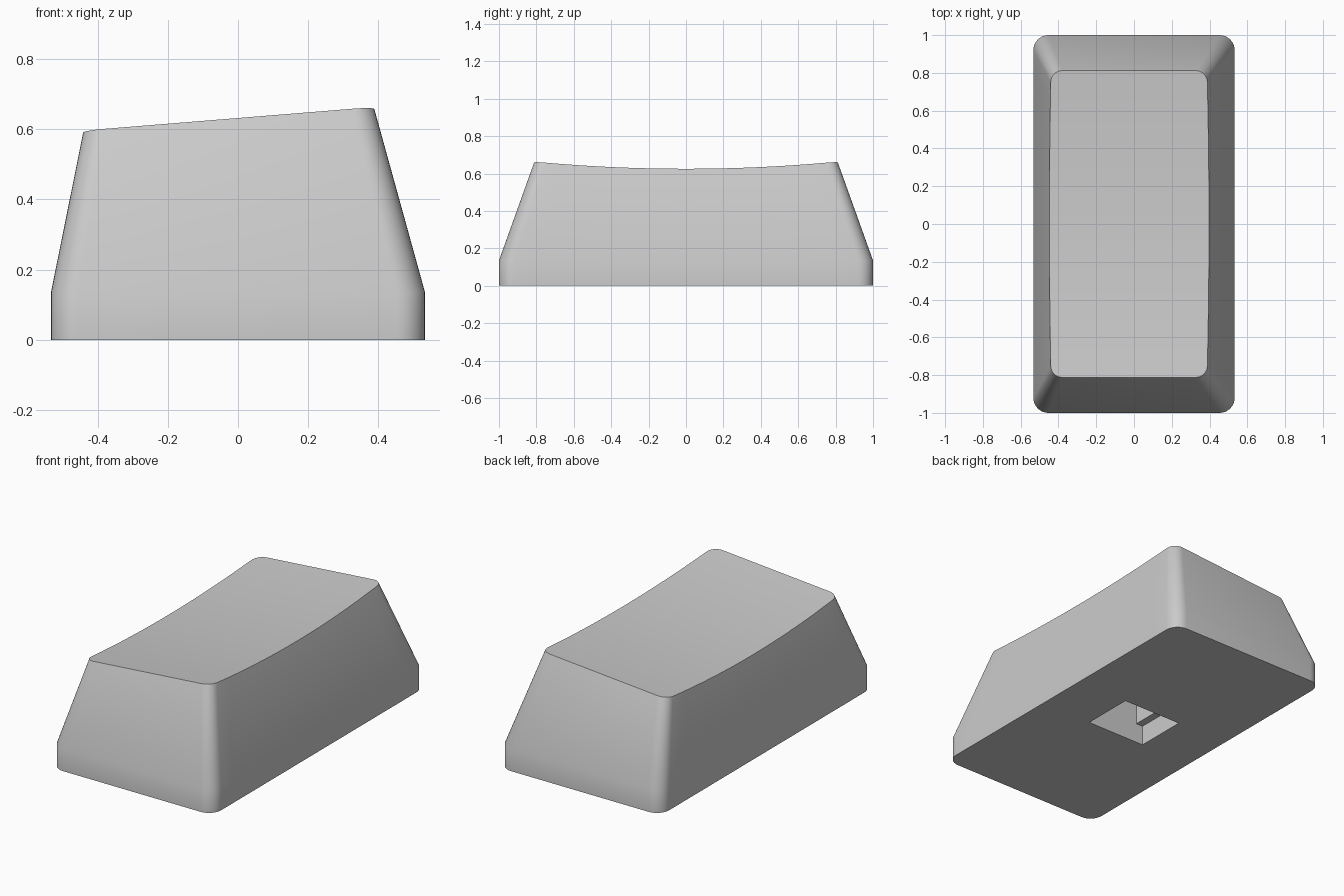
import bpy, bmesh
from math import sin, cos, pi

cube = bpy.data.objects.get("Cube")
if cube:
    bpy.data.objects.remove(cube, do_unlink=True)

grey = bpy.data.materials.new("light grey")
grey.use_nodes = True
colour = (0.6, 0.6, 0.6, 1)
grey.diffuse_color = colour
grey.node_tree.nodes["Principled BSDF"].inputs["Base Color"].default_value = colour

ARC, SIDE = 8, 16
TOP_Y = 0.812


def half_outline(x, hy, r):
    """Points of one side of a rounded rectangle, front to back."""
    s = 1 if x > 0 else -1
    angles = [pi / 2 * i / ARC for i in range(ARC + 1)]
    front = [(x - s * r * (1 - sin(a)), -hy + r * (1 - cos(a))) for a in angles]
    side = [(x, (hy - r) * (2 * i / SIDE - 1)) for i in range(1, SIDE)]
    back = [(px, -py) for px, py in reversed(front)]
    return front + side + back


def dished(points, bulge):
    """Lay a half outline on the tilted, hollowed top."""
    result = []
    for x, y in points:
        dip = 1 - (y / TOP_Y) ** 2
        x += bulge * dip
        result.append((x, y, 0.632 + 0.081 * x - 0.039 * dip))
    return result


def new_object(name, bm):
    bmesh.ops.recalc_face_normals(bm, faces=bm.faces)
    mesh = bpy.data.meshes.new(name)
    bm.to_mesh(mesh)
    bm.free()
    mesh.materials.append(grey)
    obj = bpy.data.objects.new(name, mesh)
    bpy.context.collection.objects.link(obj)
    return obj


# Cap body: straight skirt, sloping walls, dished top
bm = bmesh.new()
base_right, base_left = half_outline(0.533, 1, 0.08), half_outline(-0.533, 1, 0.08)
levels = [[[(x, y, z) for x, y in half] for half in (base_right, base_left)]
          for z in (0, 0.135)]
levels.append([dished(half_outline(0.387, TOP_Y, 0.06), 0.01),
               dished(half_outline(-0.44, TOP_Y, 0.06), -0.008)])
halves = [[[bm.verts.new(p) for p in half] for half in level] for level in levels]
rings = [right + left[::-1] for right, left in halves]
for low, high in zip(rings, rings[1:]):
    for i in range(len(low)):
        j = (i + 1) % len(low)
        bm.faces.new((low[i], low[j], high[j], high[i]))
bm.faces.new(rings[0][::-1])
right, left = halves[-1]
for i in range(len(right) - 1):
    bm.faces.new((right[i], right[i + 1], left[i + 1], left[i]))
body = new_object("cap_body", bm)

# Stepped mounting pocket in the underside
bm = bmesh.new()
step = [(0.195, -0.1), (0.195, 0.12), (0.15, 0.12), (0.15, 0.32)]
profile = step + [(-x, z) for x, z in reversed(step)]
face = bm.faces.new([bm.verts.new((x, -0.158, z)) for x, z in profile])
extruded = bmesh.ops.extrude_face_region(bm, geom=[face])["geom"]
bmesh.ops.translate(bm, vec=(0, 0.316, 0),
                    verts=[v for v in extruded if isinstance(v, bmesh.types.BMVert)])
cutter = new_object("pocket_cutter", bm)
cutter.hide_render = True
cutter.hide_set(True)

cut = body.modifiers.new("pocket", "BOOLEAN")
cut.operation = "DIFFERENCE"
cut.solver = "EXACT"
cut.object = cutter

# Bake the cut, then smooth the walls and corners
bpy.context.view_layer.objects.active = body
body.select_set(True)
bpy.ops.object.modifier_apply(modifier=cut.name)
bpy.data.objects.remove(cutter, do_unlink=True)
bpy.ops.object.shade_smooth_by_angle(angle=pi / 6)
